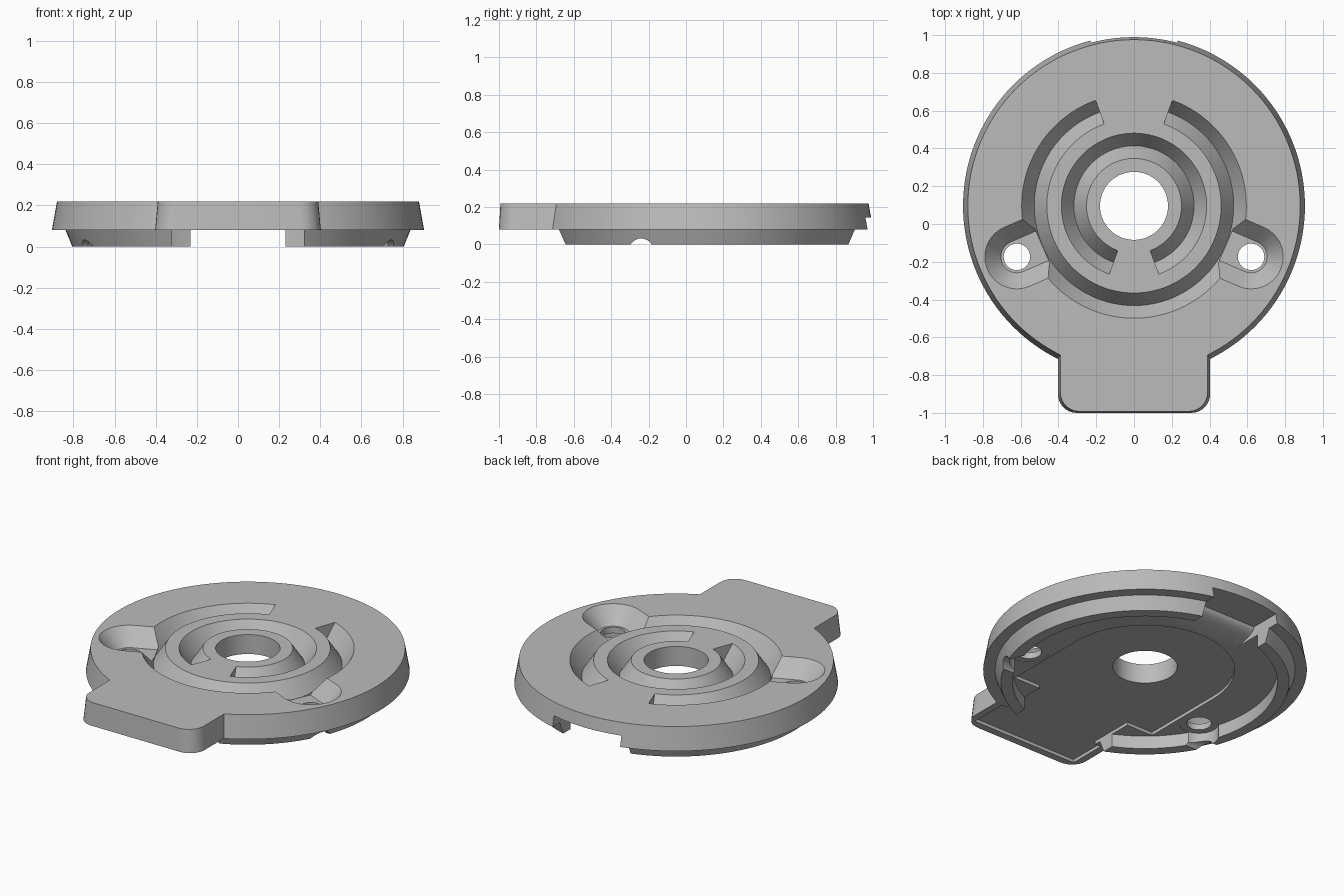
import bpy, bmesh, math
from math import cos, sin, radians, pi

if "Cube" in bpy.data.objects:
    bpy.data.objects.remove(bpy.data.objects["Cube"])

CY = 0.096          # disc centre on y
TOP, MID = 0.22, 0.08
SEG = 128

grey = bpy.data.materials.new("plain_grey")
grey.use_nodes = True
grey.diffuse_color = (0.5, 0.5, 0.5, 1)
grey.node_tree.nodes["Principled BSDF"].inputs["Base Color"].default_value = (0.5, 0.5, 0.5, 1)


def skin(name, rings, close=False):
    """Bridge matching outlines; cap the ends unless the run closes on itself."""
    bm = bmesh.new()
    loops = [[bm.verts.new(p) for p in ring] for ring in rings]
    count = len(loops)
    for i in range(count if close else count - 1):
        a, b = loops[i], loops[(i + 1) % count]
        for j in range(len(a)):
            k = (j + 1) % len(a)
            bm.faces.new((a[j], a[k], b[k], b[j]))
    if not close:
        bm.faces.new(loops[0])
        bm.faces.new(loops[-1])
    bmesh.ops.recalc_face_normals(bm, faces=bm.faces)
    mesh = bpy.data.meshes.new(name)
    bm.to_mesh(mesh)
    bm.free()
    mesh.materials.append(grey)
    obj = bpy.data.objects.new(name, mesh)
    bpy.context.collection.objects.link(obj)
    return obj


def loft(name, levels):
    return skin(name, [[(x, y, z) for x, y in pts] for pts, z in levels])


def circle(r, x=0, y=CY, n=SEG):
    return [(x + r * cos(2 * pi * i / n), y + r * sin(2 * pi * i / n)) for i in range(n)]


def rect(x, y0, y1):
    return [(-x, y0), (x, y0), (x, y1), (-x, y1)]


def sweep(name, profile, start=0, end=360):
    """Turn a closed (radius, z) profile about the disc axis."""
    full = end - start == 360
    steps = SEG
    rings = []
    for i in range(steps if full else steps + 1):
        a = radians(start + (end - start) * i / steps)
        rings.append([(r * cos(a), CY + r * sin(a), z) for r, z in profile])
    return skin(name, rings, full)


def tab_outline(w, front, r=0.1):
    pts = [(w, -0.4), (-w, -0.4)]
    for cx, a0 in ((-w + r, 180), (w - r, 270)):
        for i in range(9):
            a = radians(a0 + 90 * i / 8)
            pts.append((cx + r * cos(a), front + r + r * sin(a)))
    return pts


def slot_outline(side, hw):
    """Round-ended slot pointing at the disc centre."""
    turn = radians(-23.5)
    local = [(0.53, -hw)]
    local += [(0.676 + hw * cos(a), hw * sin(a)) for a in (pi * (i / 24 - 0.5) for i in range(25))]
    local.append((0.53, hw))
    return [(side * (u * cos(turn) - v * sin(turn)), CY + u * sin(turn) + v * cos(turn)) for u, v in local]


def combine(base, other, operation):
    mod = base.modifiers.new("join", "BOOLEAN")
    mod.operation, mod.solver, mod.object = operation, "EXACT", other
    bpy.context.view_layer.objects.active = base
    bpy.ops.object.modifier_apply(modifier=mod.name)
    bpy.data.objects.remove(other)


# Tapered disc, front tab and lower locating ring
body = loft("base_plate", [(circle(0.905), MID), (circle(0.88), TOP)])
combine(body, loft("front_tab", [(tab_outline(0.403, -1.0), MID), (tab_outline(0.39, -0.992), TOP)]), "UNION")
combine(body, sweep("lower_ring", [(0.74, 0), (0.806, 0), (0.847, 0.1), (0.74, 0.1)]), "UNION")

# Underside: hollow tab, ring gap and round-backed recess
LOW, ROOF = -0.02, 0.1
recess = [(0.5 * cos(pi * i / 40), CY + 0.5 * sin(pi * i / 40)) for i in range(41)]
recess += [(-0.5, -0.44), (0.5, -0.44)]
cutters = [
    loft("recess_cut", [(recess, LOW), (recess, ROOF)]),
    loft("front_gap_cut", [(rect(0.32, -0.85, -0.3), LOW), (rect(0.32, -0.85, -0.3), ROOF)]),
    loft("tab_hollow_cut", [(rect(0.36, -0.955, -0.72), LOW), (rect(0.36, -0.955, -0.72), ROOF)]),
    loft("centre_hole_cut", [(circle(0.18), LOW), (circle(0.18), 0.3)]),
]

# Cable channel at the back, with a curved ramp
ramp = [(0.53 + 0.24 * sin(a), 0.075 + 0.07 * (1 - cos(a))) for a in (pi / 2 * i / 10 for i in range(11))]
channel = [(0.53, LOW)] + ramp + [(1.1, 0.145), (1.1, LOW)]
cutters.append(skin("channel_cut", [[(x, y, z) for y, z in channel] for x in (-0.23, 0.23)]))

# Two broken V grooves on top
for name, mid, start in (("inner_groove_cut", 0.318, -70), ("outer_groove_cut", 0.528, 110)):
    vee = [(mid - 0.08, 0.24), (mid, 0.12), (mid + 0.08, 0.24)]
    cutters.append(sweep(name, vee, start, start + 320))

# Screw slots, holes, underside pockets and side drain notches
for side in (-1, 1):
    sx, sy = side * 0.62, CY - 0.27
    cutters.append(loft("slot_cut", [(slot_outline(side, 0.085), 0.121), (slot_outline(side, 0.187), 0.24)]))
    cutters.append(loft("screw_hole_cut", [(circle(0.07, sx, sy, 48), LOW), (circle(0.07, sx, sy, 48), 0.2)]))
    cutters.append(loft("pocket_cut", [(circle(0.11, sx, sy, 48), LOW), (circle(0.11, sx, sy, 48), 0.084)]))
    notch = circle(0.066, -0.24, -0.034, 32)
    cutters.append(skin("drain_cut", [[(side * x, y, z) for y, z in notch] for x in (0.6, 0.95)]))

for cutter in cutters:
    combine(body, cutter, "DIFFERENCE")

# Smooth curved walls, keep sharp edges
bpy.ops.object.select_all(action="DESELECT")
body.select_set(True)
bpy.context.view_layer.objects.active = body
bpy.ops.object.shade_smooth_by_angle(angle=radians(30))
